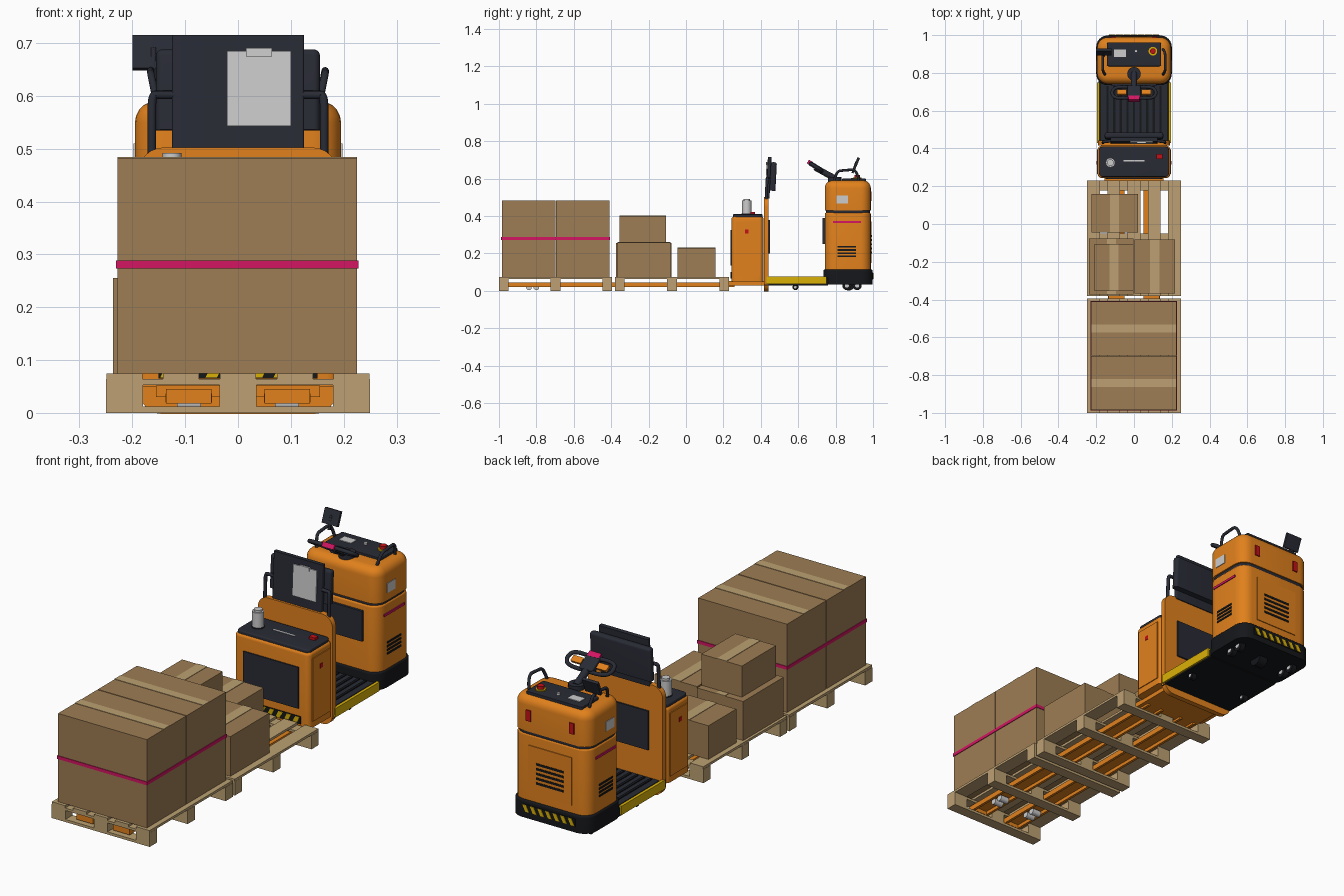
import bpy, bmesh, math
from mathutils import Vector

if "Cube" in bpy.data.objects:
    bpy.data.objects.remove(bpy.data.objects["Cube"])


def material(name, code):
    m = bpy.data.materials.new(name)
    m.use_nodes = True
    rgb = [(int(code[i:i + 2], 16) / 255) ** 2.2 for i in (0, 2, 4)]
    m.diffuse_color = (*rgb, 1)
    m.node_tree.nodes["Principled BSDF"].inputs["Base Color"].default_value = (*rgb, 1)
    return m


CARD = material("cardboard", "9C7C54")
WOOD = material("pale wood", "BB9F72")
ORANGE = material("orange paint", "E08022")
DARK = material("charcoal", "2D2F38")
BLACK = material("black rubber", "1C1D20")
PINK = material("magenta", "D21C62")
GREY = material("light grey", "CBCBCB")
YELLOW = material("yellow", "D9B010")
RED = material("red", "C2181E")


def finish(name, bm, mat, loc=(0, 0, 0), rot=(0, 0, 0)):
    me = bpy.data.meshes.new(name)
    bm.to_mesh(me)
    bm.free()
    me.materials.append(mat)
    me.shade_smooth()
    me.set_sharp_from_angle(angle=math.radians(35))
    ob = bpy.data.objects.new(name, me)
    ob.location, ob.rotation_euler = loc, rot
    bpy.context.scene.collection.objects.link(ob)
    return ob


def box(name, xs, ys, zs, mat, corner=0, top=0, rot=(0, 0, 0), shear=0):
    """Block from ranges; corner rounds the upright edges, top the upper rim."""
    lo, hi = Vector((xs[0], ys[0], zs[0])), Vector((xs[1], ys[1], zs[1]))
    size = hi - lo
    bm = bmesh.new()
    bmesh.ops.create_cube(bm, size=1)
    for v in bm.verts:
        v.co *= size
        v.co.x += shear * v.co.z
    if corner:
        up = [e for e in bm.edges if abs(e.verts[0].co.z - e.verts[1].co.z) > size.z / 2]
        bmesh.ops.bevel(bm, geom=up, offset=corner, segments=6, profile=0.5, affect='EDGES')
    if top:
        rim = [e for e in bm.edges if all(v.co.z > size.z * 0.49 for v in e.verts)]
        bmesh.ops.bevel(bm, geom=rim, offset=top, segments=5, profile=0.5, affect='EDGES')
    return finish(name, bm, mat, (lo + hi) / 2, rot)


def disc(name, loc, r, depth, mat, axis='Z'):
    bm = bmesh.new()
    bmesh.ops.create_cone(bm, cap_ends=True, segments=24, radius1=r, radius2=r, depth=depth)
    rot = {'Z': (0, 0, 0), 'X': (0, math.pi / 2, 0), 'Y': (math.pi / 2, 0, 0)}[axis]
    return finish(name, bm, mat, loc, rot)


def tube(name, pts, r, mat):
    cu = bpy.data.curves.new(name, 'CURVE')
    cu.dimensions, cu.bevel_depth, cu.bevel_resolution, cu.use_fill_caps = '3D', r, 3, True
    sp = cu.splines.new('NURBS')
    sp.points.add(len(pts) - 1)
    for p, co in zip(sp.points, pts):
        p.co = (*co, 1)
    sp.order_u, sp.use_endpoint_u = 3, True
    ob = bpy.data.objects.new(name, cu)
    bpy.context.scene.collection.objects.link(ob)
    cu.materials.append(mat)
    bpy.ops.object.select_all(action='DESELECT')
    ob.select_set(True)
    bpy.context.view_layer.objects.active = ob
    bpy.ops.object.convert(target='MESH')


def hazard(name, half, y, zs, side):
    """Black strip with slanted yellow bars, on a face towards side * y."""
    box(name, (-half, half), (y - 0.003, y + 0.003), zs, BLACK)
    n = 7
    step = 2 * half / n
    for i in range(n):
        c = -half + (i + 0.5) * step
        box(name + "_bar", (c - step / 4, c + step / 4), (y + side * 0.003 - 0.002, y + side * 0.003 + 0.002),
            (zs[0] + 0.002, zs[1] - 0.002), YELLOW, shear=0.5)


# Pallets
for y0, y1 in ((-1, -0.395), (-0.38, 0.23)):
    for c in (-0.215, -0.1075, 0, 0.1075, 0.215):
        box("deck_board", (c - 0.034, c + 0.034), (y0, y1), (0.064, 0.075), WOOD)
    for c in (y0 + 0.026, (y0 + y1) / 2, y1 - 0.026):
        row = (c - 0.026, c + 0.026)
        box("bottom_board", (-0.25, 0.25), row, (0, 0.012), WOOD)
        box("cross_board", (-0.25, 0.25), row, (0.053, 0.064), WOOD)
        for x in (-0.215, 0, 0.215):
            box("pallet_block", (x - 0.035, x + 0.035), row, (0.012, 0.053), WOOD)


# Cartons with tape on top
def carton(xs, ys, zs, tape_along):
    box("carton", xs, ys, zs, CARD)
    xm, ym = sum(xs) / 2, sum(ys) / 2
    tx, ty = (xs, (ym - 0.021, ym + 0.021)) if tape_along == 'X' else ((xm - 0.024, xm + 0.024), ys)
    box("tape", tx, ty, (zs[1], zs[1] + 0.002), WOOD)


carton((-0.228, 0.225), (-0.985, -0.699), (0.075, 0.482), 'X')
carton((-0.228, 0.225), (-0.695, -0.41), (0.075, 0.482), 'X')
carton((-0.237, -0.002), (-0.373, -0.078), (0.075, 0.255), 'Y')
carton((0.002, 0.218), (-0.367, -0.083), (0.075, 0.258), 'Y')
carton((-0.21, -0.003), (-0.355, -0.107), (0.257, 0.4), 'Y')
carton((-0.225, 0.02), (-0.045, 0.158), (0.075, 0.23), 'Y')
strap = (0.273, 0.288)
for y in (-0.986, -0.409):
    box("strap", (-0.231, 0.228), (y - 0.002, y + 0.002), strap, PINK)
for x in (-0.229, 0.226):
    box("strap", (x - 0.002, x + 0.002), (-0.988, -0.407), strap, PINK)

# Forks, hollow underneath, with tip rollers
for s in (-1, 1):
    c = s * 0.093
    box("fork_top", (c - 0.043, c + 0.043), (-0.98, 0.26), (0.036, 0.045), ORANGE)
    for e in (-0.038, 0.038):
        box("fork_flange", (c + e - 0.006, c + e + 0.006), (-0.97, 0.26), (0.02, 0.037), ORANGE)
    box("fork_tip", (c - 0.043, c + 0.043), (-0.983, -0.955), (0.018, 0.045), ORANGE)
    for y in (-0.84, -0.8):
        disc("fork_roller", (c, y, 0.019), 0.015, 0.045, GREY, 'X')
box("fork_carriage", (-0.155, 0.155), (0.2, 0.44), (0.03, 0.052), ORANGE)

# Battery housing
box("battery_housing", (-0.193, 0.193), (0.243, 0.415), (0.05, 0.398), ORANGE, 0.025, 0.015)
box("battery_lid", (-0.185, 0.185), (0.25, 0.41), (0.39, 0.41), DARK, 0.02, 0.006)
box("front_panel", (-0.14, 0.14), (0.237, 0.245), (0.135, 0.325), DARK)
hazard("front_hazard", 0.15, 0.242, (0.065, 0.1), -1)
for s in (-1, 1):
    x = s * 0.194
    box("battery_side_panel", (x - 0.003, x + 0.003), (0.265, 0.395), (0.08, 0.37), ORANGE)
    box("battery_side_mark", (x - 0.005, x + 0.005), (0.315, 0.333), (0.307, 0.327), RED)
disc("canister", (-0.125, 0.325, 0.445), 0.025, 0.075, GREY)
disc("canister_cap", (-0.125, 0.325, 0.486), 0.018, 0.012, GREY)
disc("canister_foot", (-0.125, 0.325, 0.411), 0.028, 0.006, DARK)
box("lid_strip", (-0.055, 0.055), (0.331, 0.339), (0.409, 0.412), GREY)
box("lid_switch", (0.12, 0.15), (0.345, 0.37), (0.405, 0.422), RED)

# Backrest wall, plate, cushion and clipboard
box("backrest_wall", (-0.25, 0.255), (-0.19, 0.19), (-0.0125, 0.0125), ORANGE, 0.05,
    rot=(0, math.pi / 2, math.pi / 2)).location = (0, 0.429, 0.25)
box("wall_pad", (-0.12, 0.12), (0.44, 0.449), (0.2, 0.38), DARK)
lean = (math.radians(-3), 0, 0)
box("backrest_plate", (-0.125, 0.125), (0.432, 0.452), (0.495, 0.715), DARK, 0.004, rot=lean)
box("backrest_cushion", (-0.155, 0.155), (0.45, 0.482), (0.535, 0.688), DARK, 0.012, 0.012, rot=lean)
box("clipboard", (-0.021, 0.1), (0.427, 0.433), (0.543, 0.685), GREY, rot=lean)
box("clipboard_clip", (0.015, 0.064), (0.427, 0.437), (0.674, 0.69), GREY, rot=lean)
for s in (-1, 1):
    tube("backrest_rail", [(s * 0.163, 0.43, 0.42), (s * 0.163, 0.43, 0.55), (s * 0.163, 0.435, 0.602),
                           (s * 0.15, 0.437, 0.602), (s * 0.115, 0.44, 0.602)], 0.008, DARK)

# Standing platform
box("platform", (-0.188, 0.188), (0.42, 0.76), (0.03, 0.07), BLACK)
box("floor_mat", (-0.175, 0.175), (0.445, 0.74), (0.069, 0.074), DARK)
for i in range(9):
    x = -0.14 + i * 0.035
    box("mat_rib", (x - 0.006, x + 0.006), (0.455, 0.73), (0.073, 0.078), BLACK)
for s in (-1, 1):
    x = s * 0.19
    box("platform_edge", (x - 0.007, x + 0.007), (0.43, 0.75), (0.037, 0.078), YELLOW)

# Drive unit: bumper, lower body, waist band and head
box("bumper", (-0.2, 0.2), (0.735, 0.998), (0.035, 0.115), BLACK, 0.06, 0.008)
box("drive_body", (-0.193, 0.193), (0.742, 0.988), (0.11, 0.418), ORANGE, 0.055, 0.008)
box("waist_band", (-0.188, 0.188), (0.748, 0.984), (0.415, 0.432), DARK, 0.055)
box("drive_head", (-0.195, 0.195), (0.742, 0.988), (0.43, 0.59), ORANGE, 0.055, 0.04)
box("knee_pad", (-0.12, 0.12), (0.731, 0.745), (0.25, 0.39), DARK)
hazard("rear_hazard", 0.135, 0.998, (0.062, 0.098), 1)
box("rear_hatch", (-0.11, 0.11), (0.985, 0.992), (0.15, 0.37), ORANGE)
for i in range(5):
    z = 0.2 + i * 0.022
    box("rear_vent", (-0.07, 0.07), (0.99, 0.994), (z, z + 0.01), BLACK)
for s in (-1, 1):
    x = s * 0.194
    box("rear_lamp", (s * 0.11 - 0.012, s * 0.11 + 0.012), (0.985, 0.993), (0.48, 0.53), RED)
    box("side_stripe", (x - 0.003, x + 0.003), (0.787, 0.935), (0.363, 0.374), PINK)
    box("side_plate", (x - 0.004, x + 0.004), (0.805, 0.865), (0.466, 0.51), GREY)
    for i in range(4):
        z = 0.18 + i * 0.017
        box("side_vent", (x - 0.002, x + 0.002), (0.81, 0.91), (z, z + 0.009), BLACK)

# Wheels
for s in (-1, 1):
    for y, r in ((0.585, 0.016), (0.86, 0.024), (0.915, 0.024)):
        disc("wheel", (s * 0.15, y, r + 0.004), r, 0.025, BLACK, 'X')
        disc("wheel_hub", (s * 0.15, y, r + 0.004), r * 0.45, 0.029, GREY, 'X')
disc("drive_wheel", (0, 0.87, 0.036), 0.034, 0.045, BLACK, 'X')

# Console
box("console", (-0.143, 0.143), (0.835, 0.962), (0.583, 0.6), DARK, 0.008, 0.003)
box("screen", (-0.105, -0.042), (0.883, 0.925), (0.599, 0.603), GREY)
disc("key_switch", (0.01, 0.915, 0.603), 0.008, 0.01, GREY)
disc("stop_ring", (0.1, 0.915, 0.602), 0.023, 0.007, YELLOW)
disc("stop_button", (0.1, 0.915, 0.611), 0.015, 0.018, RED)

# Grab handles and monitor
for s in (-1, 1):
    tube("grab_handle", [(s * 0.15, 0.79, 0.57), (s * 0.165, 0.8, 0.64), (s * 0.165, 0.85, 0.645),
                         (s * 0.165, 0.92, 0.65), (s * 0.15, 0.925, 0.57)], 0.007, DARK)
tube("monitor_post", [(-0.16, 0.89, 0.63), (-0.16, 0.9, 0.66), (-0.16, 0.91, 0.69)], 0.006, DARK)
box("monitor", (-0.2, -0.118), (0.904, 0.918), (0.648, 0.715), DARK, 0.003, rot=(math.radians(-22), 0, 0))

# Steering tiller
disc("tiller_base", (0, 0.795, 0.598), 0.036, 0.024, DARK)
tube("tiller_arm", [(0, 0.8, 0.6), (0, 0.77, 0.615), (0, 0.69, 0.66)], 0.017, DARK)
tilt = (math.radians(-32), 0, 0)
box("tiller_head", (-0.035, 0.035), (0.655, 0.735), (0.65, 0.675), DARK, 0.01, 0.006, rot=tilt)
box("tiller_button", (-0.03, 0.03), (0.65, 0.676), (0.674, 0.696), PINK, 0.005, rot=tilt)
for s in (-1, 1):
    tube("tiller_grip", [(s * 0.02, 0.725, 0.64), (s * 0.09, 0.73, 0.64), (s * 0.122, 0.7, 0.66),
                         (s * 0.1, 0.66, 0.685), (s * 0.02, 0.67, 0.68)], 0.009, DARK)
    box("tiller_paddle", (s * 0.065 - 0.026, s * 0.065 + 0.026), (0.682, 0.712), (0.656, 0.668),
        ORANGE, 0.004, rot=tilt)
